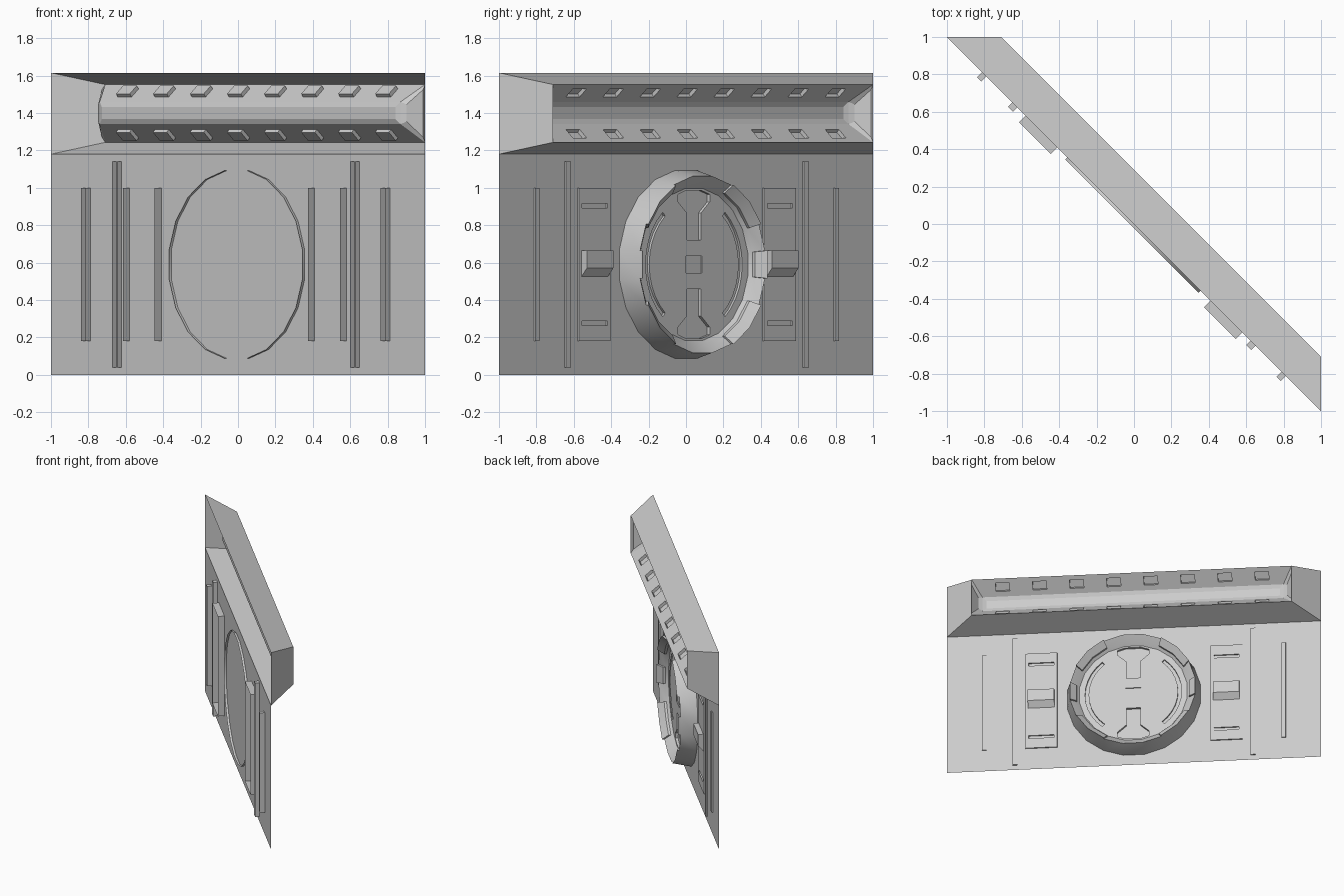
import bpy, bmesh, math
from mathutils import Vector

if "Cube" in bpy.data.objects:
    bpy.data.objects.remove(bpy.data.objects["Cube"])

# Local frame: x runs along the wall, +y is the decorated face, z is up.
# Every part is turned 45 degrees about z at the end.
R2 = math.sqrt(2)
CZ = 0.59  # height of the medallion centre


def prism(bm, pts, a, b, along="y"):
    """Closed prism: profile in (x,z) swept along y, or in (y,z) swept along x."""
    def put(p, t):
        return bm.verts.new((p[0], t, p[1]) if along == "y" else (t, p[0], p[1]))
    r0, r1 = [put(p, a) for p in pts], [put(p, b) for p in pts]
    bm.faces.new(r0)
    bm.faces.new(r1[::-1])
    for i in range(len(pts)):
        j = (i + 1) % len(pts)
        bm.faces.new((r0[j], r0[i], r1[i], r1[j]))


def rect(x0, x1, z0, z1):
    return [(x0, z0), (x1, z0), (x1, z1), (x0, z1)]


def make(name, bm):
    bmesh.ops.recalc_face_normals(bm, faces=bm.faces[:])
    me = bpy.data.meshes.new(name)
    bm.to_mesh(me)
    bm.free()
    ob = bpy.data.objects.new(name, me)
    bpy.context.collection.objects.link(ob)
    return ob


def carve(ob, cutter_bm):
    cutter = make("cutter", cutter_bm)
    cutter.hide_render = True
    m = ob.modifiers.new("carve", "BOOLEAN")
    m.operation, m.solver, m.object = "DIFFERENCE", "EXACT", cutter
    dg = bpy.context.evaluated_depsgraph_get()
    me = bpy.data.meshes.new_from_object(ob.evaluated_get(dg))
    ob.modifiers.clear()
    ob.data = me
    bpy.data.objects.remove(cutter)


def open_back(ob):
    """Remove the rear faces: the parts are shells."""
    bm = bmesh.new()
    bm.from_mesh(ob.data)
    back = min(v.co.y for v in bm.verts)
    dead = [f for f in bm.faces if all(v.co.y < back + 1e-4 for v in f.verts)]
    bmesh.ops.delete(bm, geom=dead, context="FACES")
    bm.to_mesh(ob.data)
    bm.free()


# Wall sheet
bm = bmesh.new()
bm.faces.new([bm.verts.new((x, 0, z)) for x, z in rect(-R2, R2, 0, 1.18)][::-1])
wall = make("wall_sheet", bm)
if wall.data.polygons[0].normal.y < 0:
    wall.data.flip_normals()

# Cornice: flaring body with a sunken trough
bm = bmesh.new()
rings = []
for u, n, z0, z1 in ((R2, 0, 1.18, 1.615), (1.209, .205, 1.243, 1.552),
                     (1.138, .092, 1.34, 1.46)):
    rings.append([bm.verts.new((x, n, z)) for x, z in rect(-u, u, z0, z1)])
bm.faces.new(rings[0])
for a, b in zip(rings, rings[1:]):
    for i in range(4):
        j = (i + 1) % 4
        bm.faces.new((a[j], a[i], b[i], b[j]))
floor = bm.faces.new(rings[2][::-1])
bmesh.ops.recalc_face_normals(bm, faces=bm.faces[:])
ends = [f for f in bm.faces if all(v in rings[1] + rings[2] for v in f.verts)
        and abs(f.normal.x) > .5]
bmesh.ops.inset_individual(bm, faces=ends, thickness=.032, depth=-.015)
bmesh.ops.inset_individual(bm, faces=[floor], thickness=.04, depth=-.012)
cornice = make("cornice", bm)

# Row of pockets in both sloping sides of the trough
bm = bmesh.new()
for s in (1, -1):
    lip, bed = Vector((.205, 1.3975 + s * .1545)), Vector((.092, 1.4 + s * .06))
    d = (bed - lip).normalized()
    out = Vector((d.y, -d.x)) * s       # points into the solid or the trough
    if out.x > 0:
        out = -out
    p, q = lip.lerp(bed, .25), lip.lerp(bed, .72)
    prof = [tuple(v) for v in (p + out * .022, q + out * .022, q - out * .02, p - out * .02)]
    for k in range(8):
        u = -.98 + .28 * k
        prism(bm, prof, u - .052, u + .052, "x")
carve(cornice, bm)
open_back(cornice)

# Strips, panels and clasps on both sides
for s, side in ((1, "right"), (-1, "left")):
    for name, u0, u1, z0, z1, n0 in (("outer_strip", 1.116, 1.148, .18, 1.0, -.038),
                                     ("inner_strip", .881, .919, .04, 1.14, -.033)):
        bm = bmesh.new()
        prism(bm, rect(s * u0, s * u1, z0, z1), n0, .01)
        open_back(make(f"{name}_{side}", bm))
    bm = bmesh.new()
    prism(bm, rect(s * .58, s * .82, .18, 1.0), -.05, .01)
    panel = make(f"panel_{side}", bm)
    bm = bmesh.new()
    for z in (.275, .905):
        prism(bm, rect(s * .605, s * .795, z - .012, z + .012), -.004, .05)
    carve(panel, bm)
    open_back(panel)
    bm = bmesh.new()
    prism(bm, [(.005, .52), (.05, .57), (.05, .664), (.005, .664)],
          s * .60, s * .80, "x")
    make(f"clasp_{side}", bm)

# Medallion: 20-sided turned body
N = 20
bm = bmesh.new()
rings = []
for r, n in ((.51, -.017), (.51, .0), (.478, .125), (.43, .08), (.412, .06)):
    rings.append([bm.verts.new((r * math.cos(a), n, CZ + r * math.sin(a)))
                  for a in (math.radians(-9 + 18 * k) for k in range(N))])
bm.faces.new(rings[0])
bm.faces.new(rings[-1][::-1])
raised = []
for lvl, (a, b) in enumerate(zip(rings, rings[1:])):
    for k in range(N):
        j = (k + 1) % N
        f = bm.faces.new((a[j], a[k], b[k], b[j]))
        fold = min(k % 10, 10 - k % 10)   # steps away from the horizontal axis
        if lvl == 2 and fold in (0, 2, 3):
            raised.append(f)
bmesh.ops.recalc_face_normals(bm, faces=bm.faces[:])
new = bmesh.ops.extrude_face_region(bm, geom=raised)["geom"]
bmesh.ops.translate(bm, vec=(0, .018, 0),
                    verts=[g for g in new if isinstance(g, bmesh.types.BMVert)])
bmesh.ops.delete(bm, geom=[f for f in raised if f.is_valid], context="FACES_ONLY")
medallion = make("medallion", bm)

# Flared channels, curved slots and centre pocket
bm = bmesh.new()
half = [(.053, .13), (.053, .275), (.12, .335), (.12, .375), (.06, .395)]
outline = half + [(-x, z) for x, z in half[::-1]]
for s in (1, -1):
    prism(bm, [(x, CZ + s * z) for x, z in outline], .04, .1)
    arc = [math.radians(t) for t in range(-50, 51, 10)]
    pts = [(.365, t) for t in arc] + [(.338, t) for t in arc[::-1]]
    prism(bm, [(s * r * math.cos(t), CZ + r * math.sin(t)) for r, t in pts], .045, .1)
prism(bm, rect(-.06, .06, CZ - .045, CZ + .045), .052, .1)
carve(medallion, bm)
open_back(medallion)
bpy.ops.object.select_all(action="DESELECT")
medallion.select_set(True)
bpy.context.view_layer.objects.active = medallion
bpy.ops.object.shade_smooth_by_angle(angle=math.radians(25))

# Turn the whole wall onto the diagonal
for ob in bpy.context.collection.objects:
    ob.rotation_euler.z = -math.pi / 4
